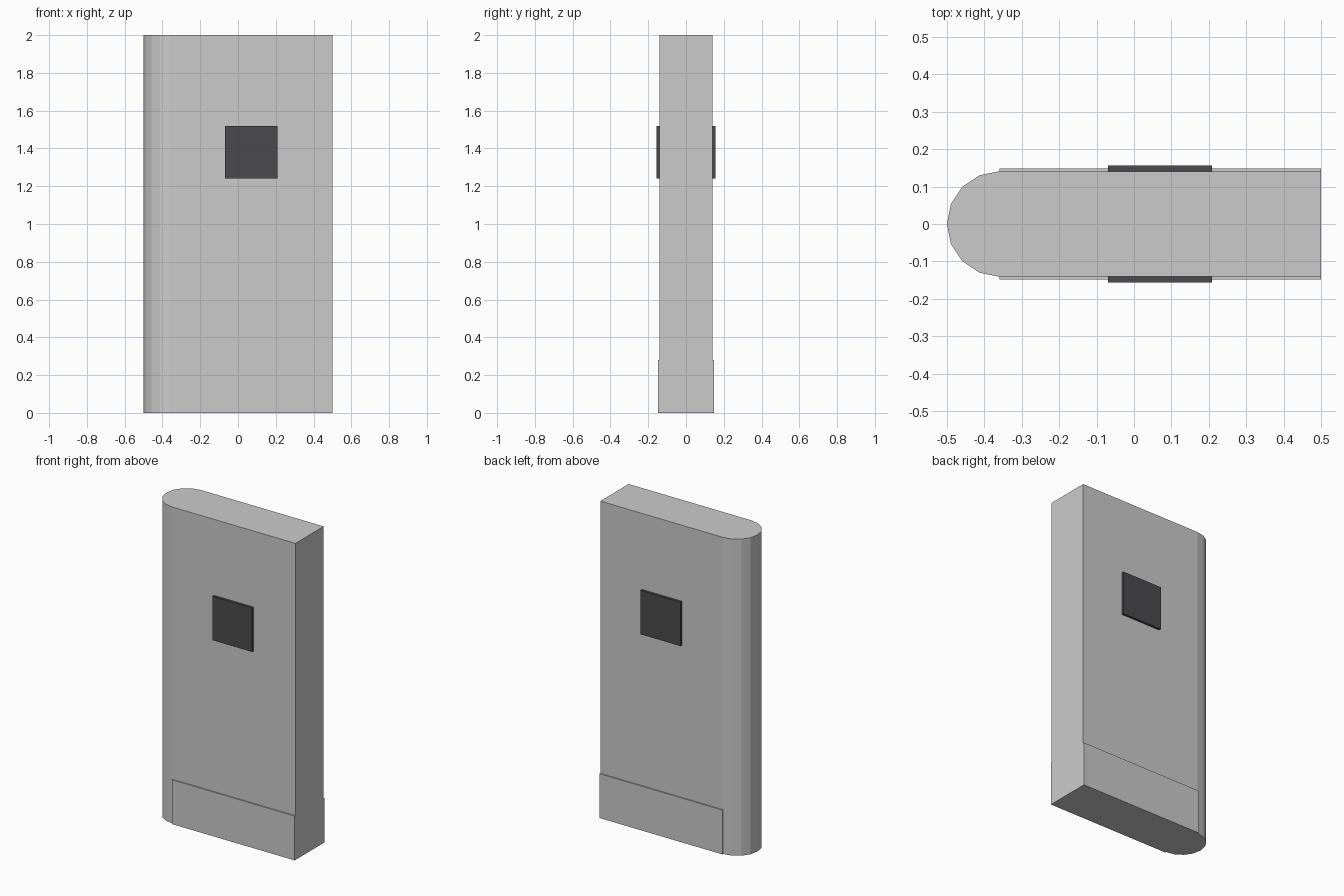
import bpy, bmesh, math

if "Cube" in bpy.data.objects:
    bpy.data.objects.remove(bpy.data.objects["Cube"])

R = 0.141            # half thickness of the slab
CX = -0.359          # centre of the rounded end
FRONT = 0.5
HEIGHT = 2.0


def add_object(name, bm, mat=None):
    bmesh.ops.recalc_face_normals(bm, faces=bm.faces[:])
    mesh = bpy.data.meshes.new(name)
    bm.to_mesh(mesh)
    bm.free()
    obj = bpy.data.objects.new(name, mesh)
    bpy.context.collection.objects.link(obj)
    if mat:
        mesh.materials.append(mat)
    return obj


def prism(name, outline, z0, z1, mat=None):
    bm = bmesh.new()
    face = bm.faces.new([bm.verts.new((x, y, z0)) for x, y in outline])
    top = bmesh.ops.extrude_face_region(bm, geom=[face], use_keep_orig=True)["geom"]
    for v in top:
        if isinstance(v, bmesh.types.BMVert):
            v.co.z = z1
    return add_object(name, bm, mat)


def plate(name, x0, x1, y0, y1, z0, z1, mat=None):
    return prism(name, [(x0, y0), (x1, y0), (x1, y1), (x0, y1)], z0, z1, mat)


# Slab with one eight-sided rounded end
arc = [(CX + R * math.cos(a), R * math.sin(a))
       for a in (math.pi / 2 + i * math.pi / 8 for i in range(9))]
prism("slab_body", arc + [(FRONT, -R), (FRONT, R)], 0, HEIGHT)

# Dark screen material
dark = bpy.data.materials.new("dark_screen")
dark.diffuse_color = (0.07, 0.07, 0.075, 1)
dark.use_nodes = True
dark.node_tree.nodes["Principled BSDF"].inputs["Base Color"].default_value = dark.diffuse_color

# Kick plates and screens on both broad sides
for side, s in (("front", -1), ("back", 1)):
    plate(side + "_kick_plate", CX, FRONT, s * R, s * 0.148, 0, 0.28)
    plate(side + "_screen", -0.07, 0.208, s * R, s * 0.156, 1.242, 1.52, dark)
